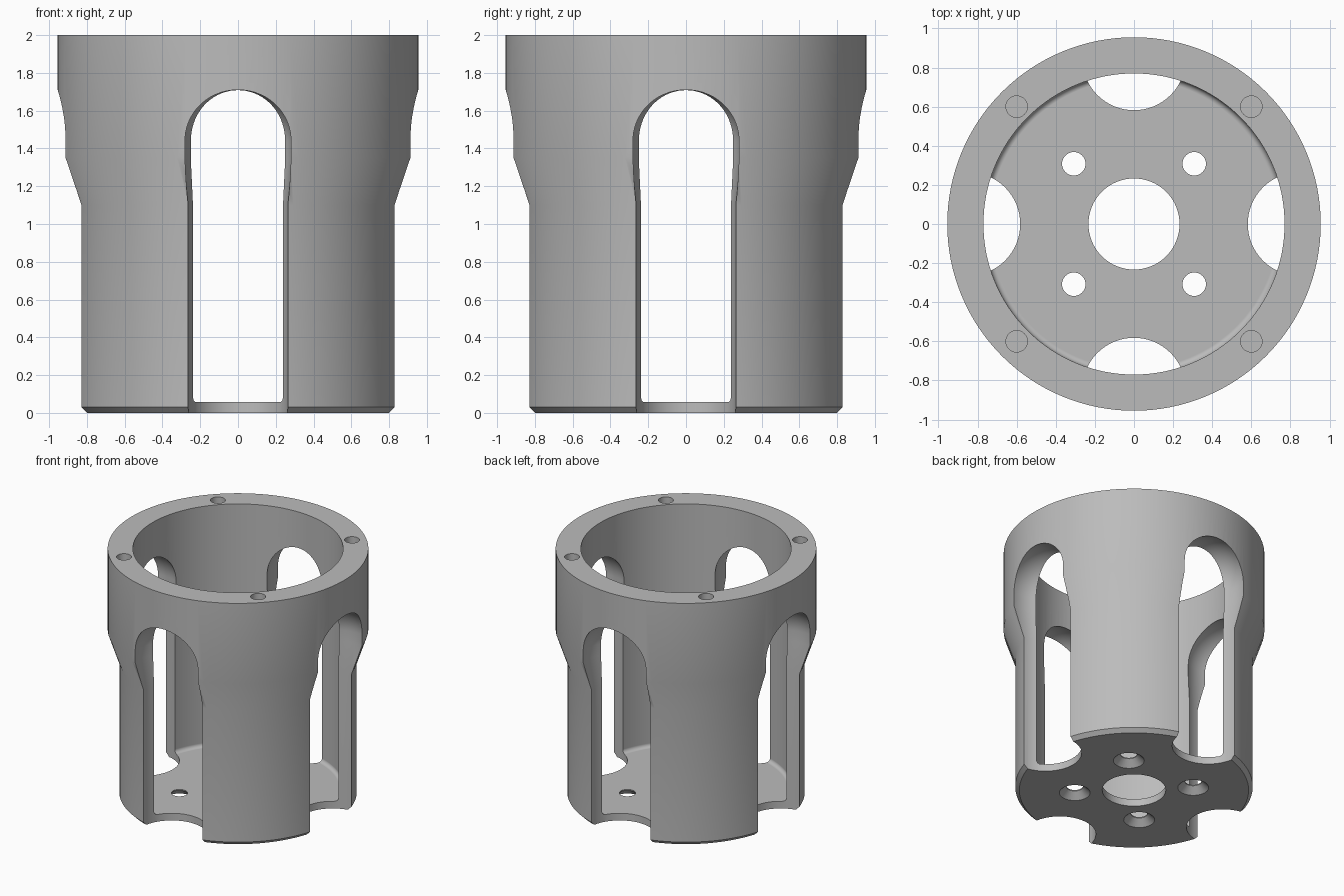
import bpy, bmesh
from math import sin, cos, pi, sqrt, radians

cube = bpy.data.objects.get("Cube")
if cube:
    bpy.data.objects.remove(cube, do_unlink=True)

grey = bpy.data.materials.new("plain grey")
grey.use_nodes = True
COLOUR = (0.5, 0.5, 0.5, 1)
grey.diffuse_color = COLOUR
grey.node_tree.nodes["Principled BSDF"].inputs["Base Color"].default_value = COLOUR


def lathe(name, rings, segments, centre=(0, 0)):
    """Closed solid through (radius, height, outward shift along y) rings."""
    bm = bmesh.new()
    loops = []
    for r, z, shift in rings:
        loops.append([bm.verts.new((centre[0] + r * cos(2 * pi * i / segments),
                                    centre[1] + shift + r * sin(2 * pi * i / segments), z))
                      for i in range(segments)])
    for low, high in zip(loops, loops[1:]):
        for i in range(segments):
            j = (i + 1) % segments
            bm.faces.new((low[i], low[j], high[j], high[i]))
    bm.faces.new(loops[0][::-1])
    bm.faces.new(loops[-1])
    bmesh.ops.recalc_face_normals(bm, faces=bm.faces)
    mesh = bpy.data.meshes.new(name)
    bm.to_mesh(mesh)
    bm.free()
    obj = bpy.data.objects.new(name, mesh)
    bpy.context.collection.objects.link(obj)
    mesh.materials.append(grey)
    return obj


# Outer body: chamfered foot, straight sleeve, flare and wide collar
SEGMENTS = 128
body = lathe("slotted_housing", [(r, z, 0) for r, z in
             [(0.84, 0), (0.87, 0.03), (0.87, 1.1), (0.955, 1.35), (0.955, 2)]], SEGMENTS)
cutters = []

# Bore with a filleted floor
BORE, FLOOR, FILLET = 0.77, 0.058, 0.03
bore = [(BORE - FILLET + FILLET * sin(a), FLOOR + FILLET - FILLET * cos(a), 0)
        for a in (pi / 2 * i / 5 for i in range(6))]
cutters.append(lathe("bore_cutter", bore + [(BORE, 2.2, 0)], SEGMENTS))

# Four upright slots, widening at the flare and closed by a round dome
DOME, DOME_Z = 0.285, 1.44
slot = [(0.265, -0.2, 0.847), (0.265, 1.1, 0.847), (DOME, 1.35, 0.865)]
slot += [(DOME * cos(a), DOME_Z + DOME * sin(a), 0.865)
         for a in (radians(88) * i / 18 for i in range(19))]
for k in range(4):
    cutter = lathe("slot_cutter", slot, 64)
    cutter.rotation_euler.z = k * pi / 2
    cutters.append(cutter)

# Centre hole
cutters.append(lathe("centre_hole_cutter", [(0.233, -0.2, 0), (0.233, 0.2, 0)], 64))

# Countersunk floor holes and blind holes in the rim
for sx in (-1, 1):
    for sy in (-1, 1):
        cutters.append(lathe("floor_hole_cutter",
                             [(0.135, -0.02, 0), (0.06, 0.05, 0), (0.06, 0.2, 0)],
                             32, (0.308 * sx, 0.308 * sy)))
        cutters.append(lathe("rim_hole_cutter", [(0.055, 1.7, 0), (0.055, 2.1, 0)],
                             32, (0.6 * sx, 0.6 * sy)))

# Cut everything, then keep only the finished housing
for cutter in cutters:
    cutter.hide_render = True
    mod = body.modifiers.new(cutter.name, 'BOOLEAN')
    mod.operation = 'DIFFERENCE'
    mod.solver = 'EXACT'
    mod.object = cutter
bpy.context.view_layer.update()
result = bpy.data.meshes.new_from_object(body.evaluated_get(bpy.context.evaluated_depsgraph_get()))
body.modifiers.clear()
body.data = result
result.name = "slotted_housing"
for cutter in cutters:
    bpy.data.objects.remove(cutter, do_unlink=True)

# Smooth curved walls with crisp edges
bpy.ops.object.select_all(action='DESELECT')
body.select_set(True)
bpy.context.view_layer.objects.active = body
bpy.ops.object.shade_smooth_by_angle(angle=radians(25))
weighted = body.modifiers.new("even_shading", 'WEIGHTED_NORMAL')
weighted.keep_sharp = True
